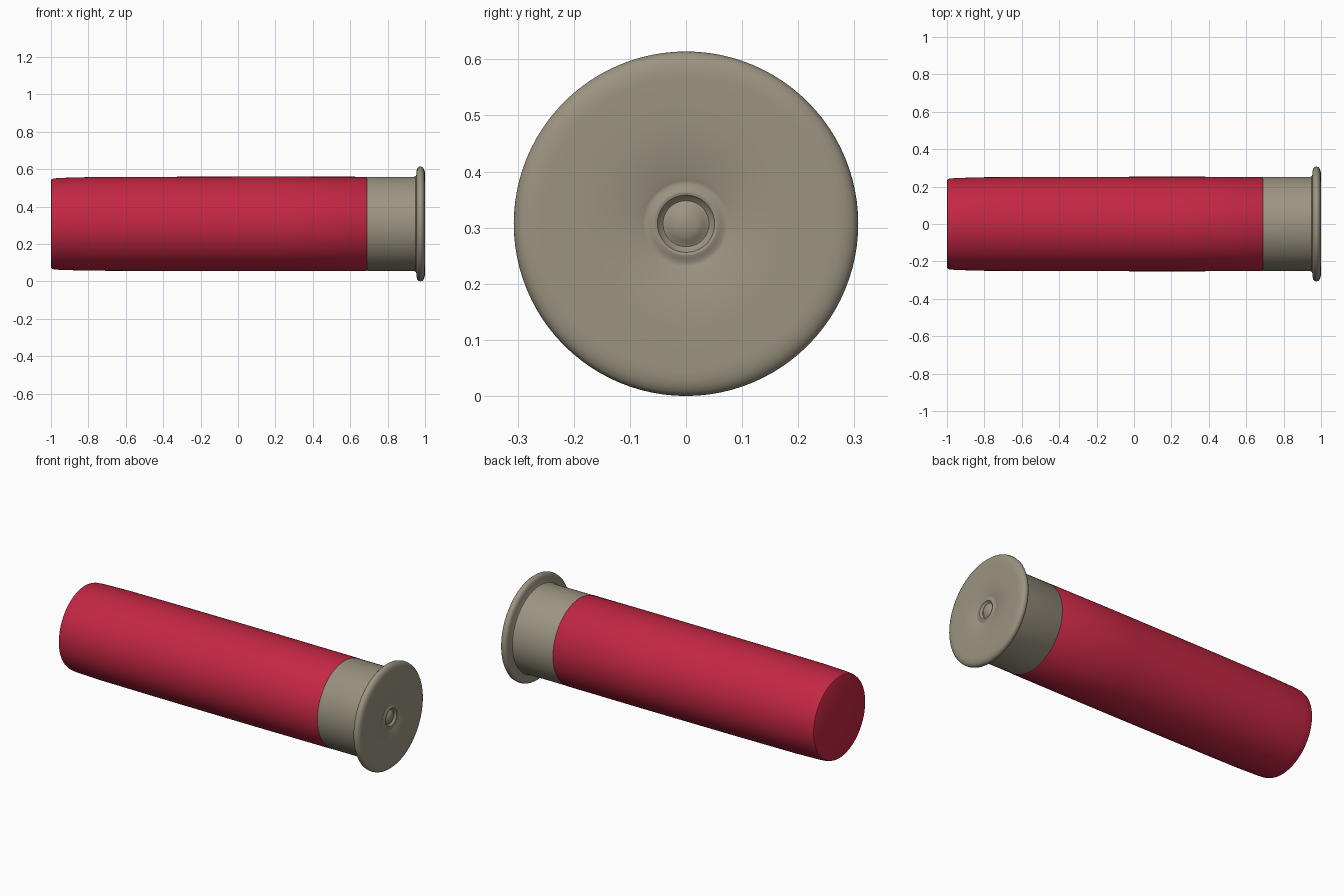
import bpy, bmesh, math

if "Cube" in bpy.data.objects:
    bpy.data.objects.remove(bpy.data.objects["Cube"])

AXIS_Z = 0.307
SIDES = 96


def material(name, rgb):
    m = bpy.data.materials.new(name)
    m.diffuse_color = (*rgb, 1.0)
    m.use_nodes = True
    m.node_tree.nodes["Principled BSDF"].inputs["Base Color"].default_value = m.diffuse_color
    return m


def lathe(name, profile, mat):
    """Revolve (x, radius) points, listed from -x to +x, about the long axis."""
    bm = bmesh.new()
    rings = []
    for x, r in profile:
        if r == 0:
            rings.append([bm.verts.new((x, 0, AXIS_Z))] * SIDES)
        else:
            rings.append([bm.verts.new((x,
                                        r * math.cos(math.tau * k / SIDES),
                                        AXIS_Z + r * math.sin(math.tau * k / SIDES)))
                          for k in range(SIDES)])
    for a, b in zip(rings, rings[1:]):
        for k in range(SIDES):
            n = (k + 1) % SIDES
            loop = list(dict.fromkeys((a[k], a[n], b[n], b[k])))
            bm.faces.new(loop)
    me = bpy.data.meshes.new(name)
    bm.to_mesh(me)
    bm.free()
    me.materials.append(mat)
    ob = bpy.data.objects.new(name, me)
    bpy.context.collection.objects.link(ob)
    bpy.ops.object.select_all(action='DESELECT')
    ob.select_set(True)
    bpy.context.view_layer.objects.active = ob
    bpy.ops.object.shade_smooth_by_angle(angle=math.radians(40))
    return ob


red = material("red plastic", (0.55, 0.02, 0.056))
metal = material("dull metal", (0.33, 0.295, 0.22))

# Red tube with a flat, softly rounded closed end
lathe("tube", [(-1.0, 0), (-1.0, 0.232), (-0.996, 0.239), (-0.985, 0.243),
               (-0.95, 0.246), (-0.8, 0.250), (-0.4, 0.252), (0.2, 0.253),
               (0.685, 0.252), (0.69, 0.249)], red)

# Metal base: sleeve, flared rim and flat end face
lathe("metal_base", [(0.69, 0.249), (0.695, 0.251), (0.935, 0.251), (0.949, 0.254),
                     (0.953, 0.262), (0.955, 0.285), (0.959, 0.298), (0.966, 0.305),
                     (0.975, 0.307), (0.984, 0.305), (0.991, 0.299), (0.996, 0.289),
                     (0.999, 0.277), (1.0, 0.262), (0.997, 0.18), (0.995, 0.085),
                     (0.991, 0.077), (0.990, 0.070), (0.994, 0.063), (0.996, 0.056)],
      metal)

# Central cap: rounded ring, groove and small dome
lathe("centre_cap", [(0.996, 0.056), (0.995, 0.051), (0.988, 0.046), (0.984, 0.041),
                     (0.986, 0.036), (0.991, 0.030), (0.995, 0.020),
                     (0.997, 0.010), (0.998, 0)], metal)
